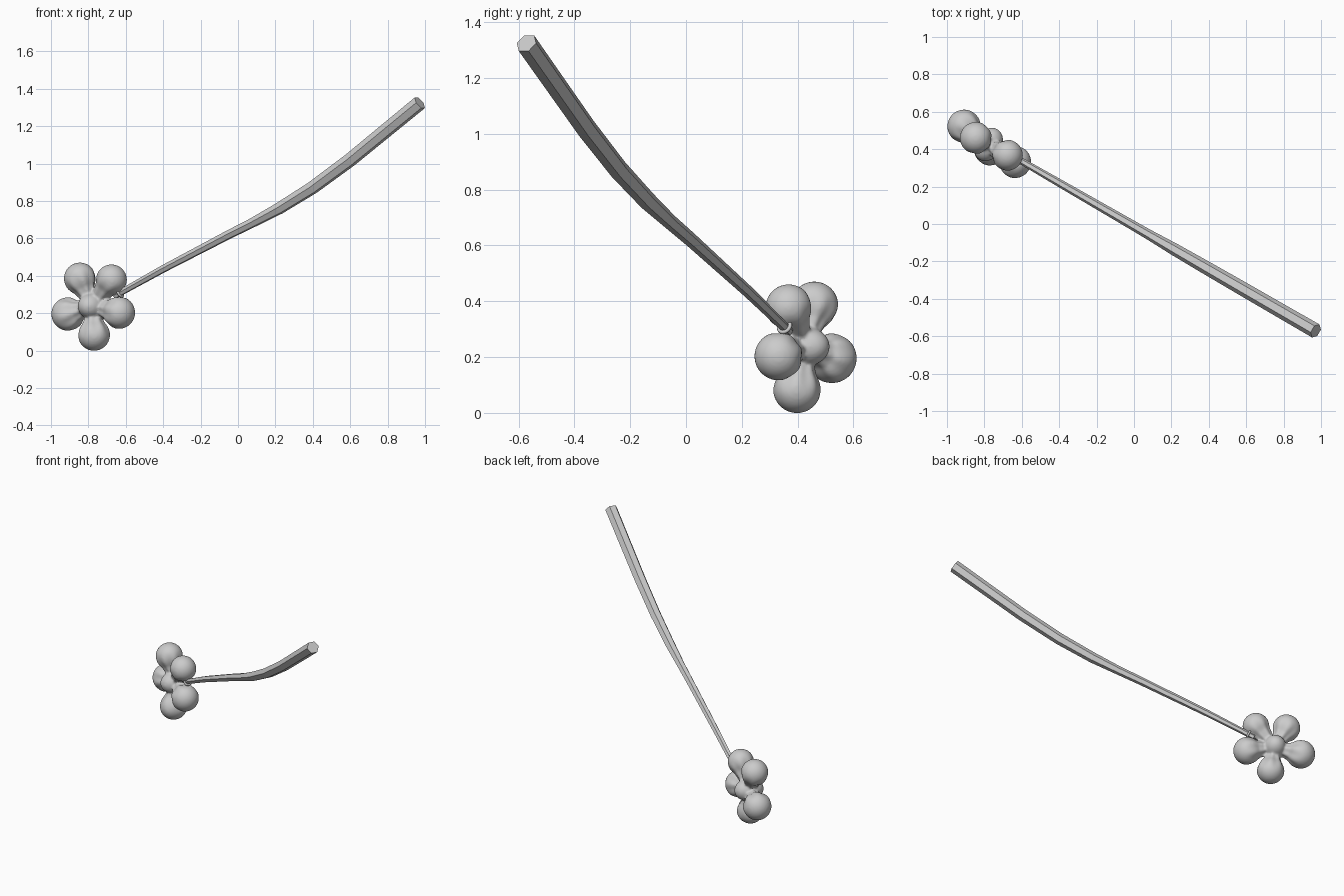
import bpy, bmesh, math
from mathutils import Vector

if "Cube" in bpy.data.objects:
    bpy.data.objects.remove(bpy.data.objects["Cube"])


def make_object(name, bm):
    bmesh.ops.recalc_face_normals(bm, faces=bm.faces[:])
    me = bpy.data.meshes.new(name)
    bm.to_mesh(me)
    bm.free()
    ob = bpy.data.objects.new(name, me)
    bpy.context.collection.objects.link(ob)
    return ob


def loft(bm, rings):
    """Skin a list of point rings and cap both ends."""
    vs = [[bm.verts.new(p) for p in r] for r in rings]
    n = len(vs[0])
    for a, b in zip(vs, vs[1:]):
        for i in range(n):
            bm.faces.new((a[i], a[(i + 1) % n], b[(i + 1) % n], b[i]))
    bm.faces.new(vs[0])
    bm.faces.new(vs[-1])


# Stem: tapered, gently bent six-sided rod (x, z, radius)
path = [(-0.66, 0.292, .017), (-0.40, 0.437, .021), (-0.05, 0.620, .025), (0.08, 0.685, .027),
        (0.22, 0.760, .033), (0.40, 0.872, .036), (0.60, 1.02, .038), (0.972, 1.325, .040)]
pts = [Vector((x, -0.011 - 0.577 * x, z)) for x, z, r in path]
rings = []
for i, p in enumerate(pts):
    t = (pts[min(i + 1, len(pts) - 1)] - pts[max(i - 1, 0)]).normalized()
    side = t.cross(Vector((0, 0, 1))).normalized()
    up = side.cross(t)
    rings.append([p + path[i][2] * (side * math.cos(k * math.pi / 3) + up * math.sin(k * math.pi / 3))
                  for k in range(6)])
bm = bmesh.new()
loft(bm, rings)
make_object("stem", bm)

# Blossom: five grooved teardrop petals around a domed hub, fused together
normal = Vector((0.5, 0.866, 0))
hub = Vector((-0.778, 0.425, 0.238))
petals = [((-0.845, 0.46, 0.385), .086), ((-0.677, 0.368, 0.378), .083),
          ((-0.637, 0.332, 0.203), .087), ((-0.770, 0.398, 0.085), .086),
          ((-0.908, 0.522, 0.196), .090)]
bm = bmesh.new()
for centre, r in petals:
    c = Vector(centre)
    d = (c - hub).normalized()
    u = d.cross(normal).normalized()
    v = u.cross(d)
    length = (c - hub).length
    neck = length - r * 0.75
    profile = [(0.0, .045), (neck * .6, .046), (neck, .060)]
    profile += [(length - r * math.cos(a), r * math.sin(a))
                for a in [math.radians(q) for q in range(55, 180, 10)]]
    rings = []
    for s, rad in profile:
        # creases fade out towards the round tip
        depth = 0.13 * max(0.0, 1 - s / (length + r * 0.3))
        ring = []
        for k in range(48):
            a = 2 * math.pi * k / 48
            rr = rad * (1 - depth * (1 + math.cos(7 * a)))
            ring.append(hub + d * s + (u * math.cos(a) + v * math.sin(a)) * rr)
        rings.append(ring)
    loft(bm, rings)

# Hub
res = bmesh.ops.create_uvsphere(bm, u_segments=32, v_segments=20, radius=1)
rot = normal.to_track_quat('Z', 'Y')
for vert in res["verts"]:
    p = vert.co
    vert.co = hub + rot @ Vector((p.x * .072, p.y * .072, p.z * .095))
blossom = make_object("blossom", bm)
m = blossom.modifiers.new("fuse", 'REMESH')
m.mode = 'VOXEL'
m.voxel_size = 0.007
m.use_smooth_shade = True
m = blossom.modifiers.new("soften", 'SMOOTH')
m.factor = 0.5
m.iterations = 5

# Small curled tie where the stem meets the blossom
bpy.ops.mesh.primitive_torus_add(location=pts[0] + Vector((0.03, -0.017, 0.018)), major_radius=0.023,
                                 minor_radius=0.007, major_segments=20, minor_segments=8)
tie = bpy.context.object
tie.name = "stem_tie"
tie.rotation_mode = 'QUATERNION'
tie.rotation_quaternion = (pts[1] - pts[0]).to_track_quat('Z', 'Y')
bpy.ops.object.shade_smooth()
